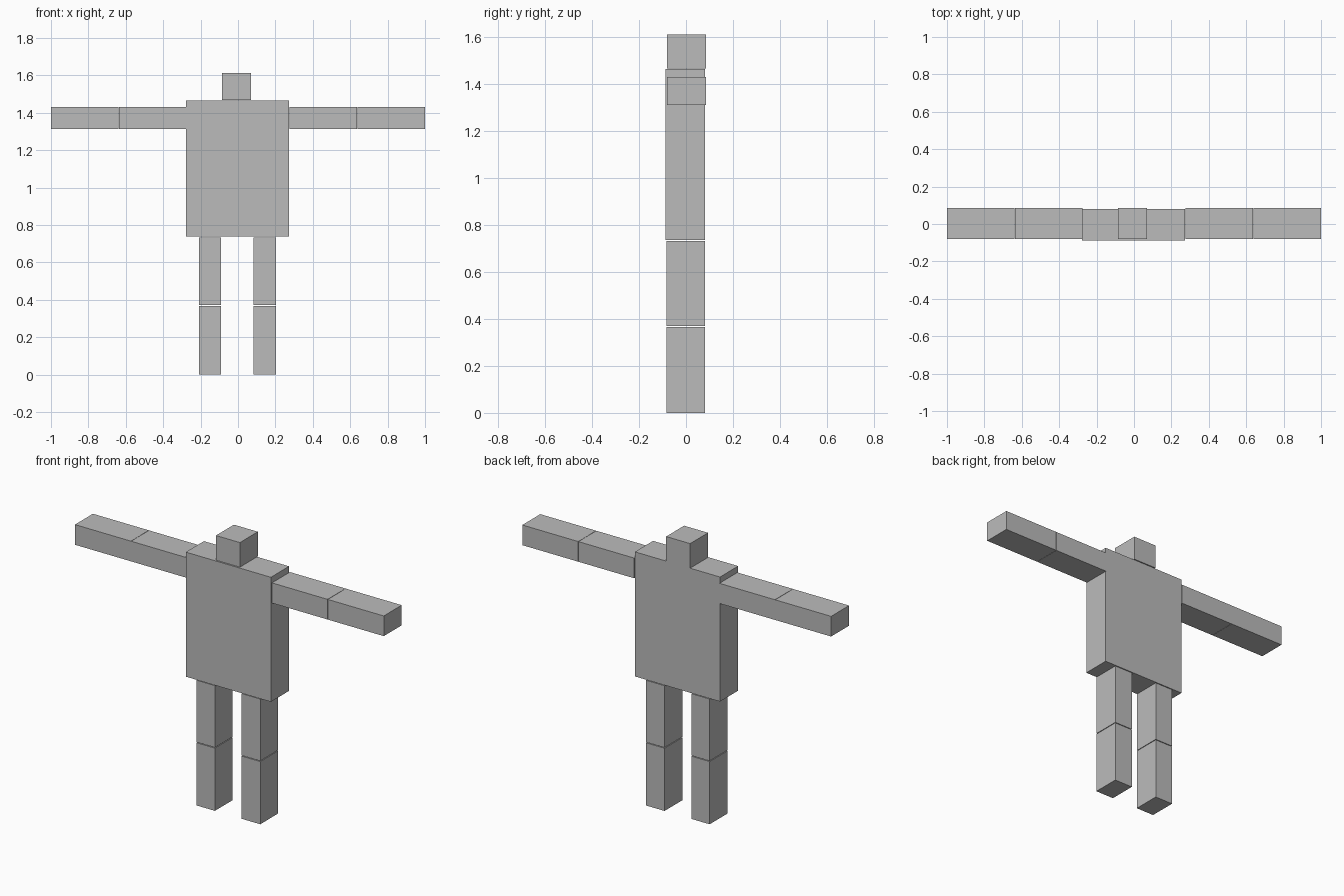
import bpy

if "Cube" in bpy.data.objects:
    bpy.data.objects.remove(bpy.data.objects["Cube"])

grey = bpy.data.materials.new("plain grey")
grey.diffuse_color = (0.5, 0.5, 0.5, 1)
grey.use_nodes = True
grey.node_tree.nodes["Principled BSDF"].inputs["Base Color"].default_value = grey.diffuse_color


def box(name, x, y, z):
    """Box spanning the given (min, max) range on each axis."""
    spans = (x, y, z)
    bpy.ops.mesh.primitive_cube_add(size=1, location=[(a + b) / 2 for a, b in spans])
    ob = bpy.context.object
    ob.name = name
    ob.scale = [b - a for a, b in spans]
    bpy.ops.object.transform_apply(location=False, rotation=False, scale=True)
    ob.data.materials.append(grey)
    return ob


# Torso and head
box("torso", (-0.277, 0.274), (-0.087, 0.081), (0.737, 1.466))
box("head", (-0.086, 0.069), (-0.081, 0.085), (1.468, 1.612))

# Arms: two segments each, reaching straight out
for side, s in (("left", 1), ("right", -1)):
    for part, a, b in (("upper", 0.276, 0.636), ("lower", 0.638, 1.0)):
        box(f"{side}_{part}_arm", sorted((s * a, s * b)), (-0.08, 0.086), (1.313, 1.431))

# Legs: two segments each with a thin gap at the knee
for side, x in (("left", (0.083, 0.203)), ("right", (-0.209, -0.091))):
    box(f"{side}_upper_leg", x, (-0.084, 0.080), (0.371, 0.733))
    box(f"{side}_lower_leg", x, (-0.084, 0.080), (0.0, 0.367))
